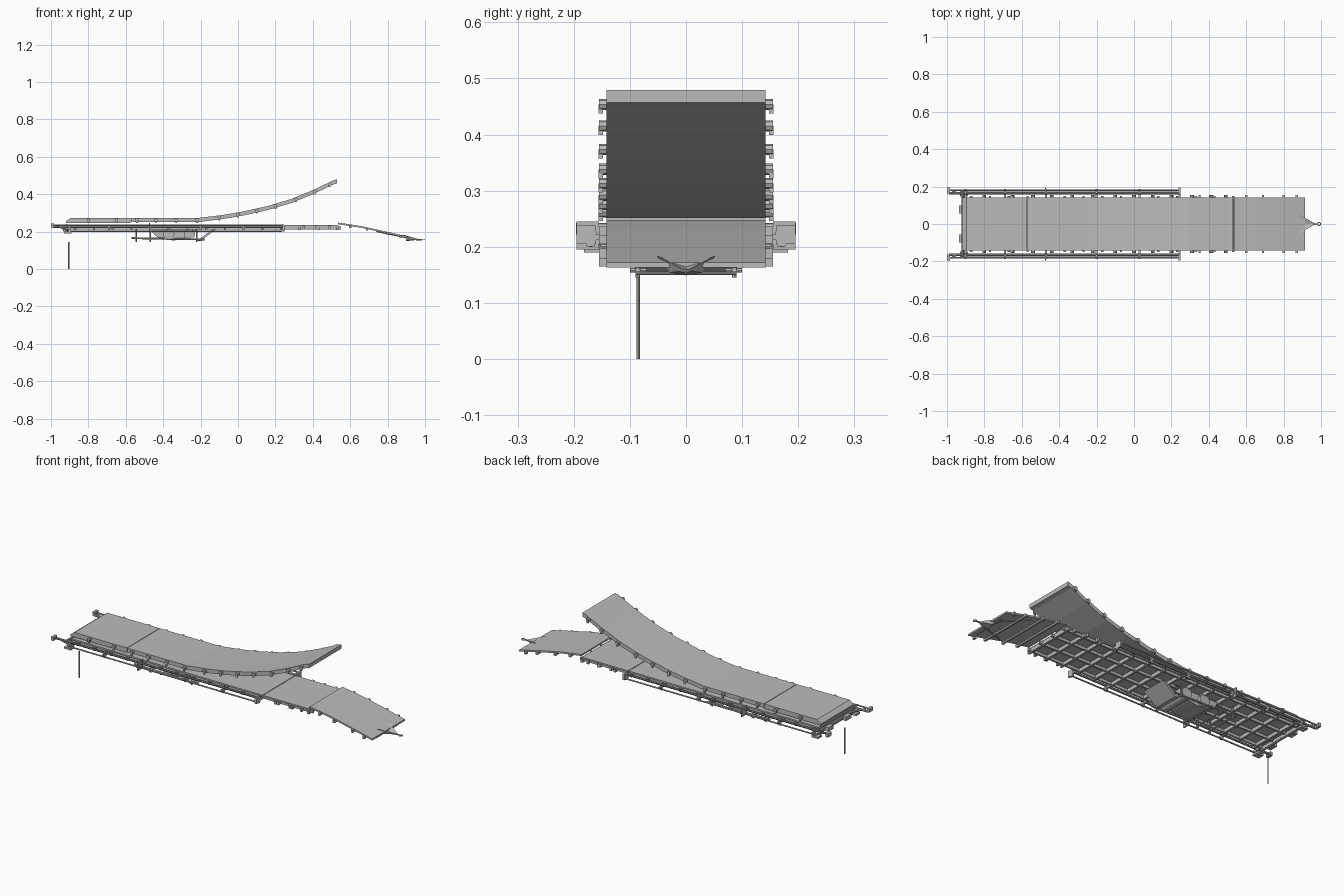
import bpy, bmesh, math
from mathutils import Vector

cube = bpy.data.objects.get("Cube")
if cube:
    bpy.data.objects.remove(cube, do_unlink=True)

steel = bpy.data.materials.new("light_grey_steel")
steel.use_nodes = True
colour = (0.5, 0.5, 0.5, 1)
steel.diffuse_color = colour
steel.node_tree.nodes["Principled BSDF"].inputs["Base Color"].default_value = colour


def finish(name, bm):
    bmesh.ops.recalc_face_normals(bm, faces=bm.faces[:])
    mesh = bpy.data.meshes.new(name)
    bm.to_mesh(mesh)
    bm.free()
    mesh.materials.append(steel)
    obj = bpy.data.objects.new(name, mesh)
    bpy.context.collection.objects.link(obj)
    return obj


def prism(name, profile, y0, y1):
    """Extrude an x-z outline from y0 to y1."""
    bm = bmesh.new()
    face = bm.faces.new([bm.verts.new((x, y0, z)) for x, z in profile])
    new = bmesh.ops.extrude_face_region(bm, geom=[face])["geom"]
    bmesh.ops.translate(bm, vec=(0, y1 - y0, 0),
                        verts=[v for v in new if isinstance(v, bmesh.types.BMVert)])
    return finish(name, bm)


def box(name, x0, x1, y0, y1, z0, z1):
    return prism(name, [(x0, z0), (x1, z0), (x1, z1), (x0, z1)], y0, y1)


def rod(name, p, q, r, sides=8, r2=None):
    p, q = Vector(p), Vector(q)
    bm = bmesh.new()
    bmesh.ops.create_cone(bm, cap_ends=True, segments=sides, radius1=r,
                          radius2=r if r2 is None else r2, depth=(q - p).length)
    bm.transform((q - p).to_track_quat("Z", "Y").to_matrix().to_4x4())
    bmesh.ops.translate(bm, vec=(p + q) / 2, verts=bm.verts)
    return finish(name, bm)


def height(path, x):
    for (x0, z0), (x1, z1) in zip(path, path[1:]):
        if x <= x1:
            return z0 + (z1 - z0) * (x - x0) / (x1 - x0)
    return path[-1][1]


def slab(name, path, thick, half):
    under = [(x, z - thick) for x, z in reversed(path)]
    return prism(name, path + under, -half, half)


HALF = 0.142

# Upper deck: flat tail panel, flat main panel rising into a curved front
upper = [(-0.573, 0.273), (-0.21, 0.273), (-0.08, 0.289), (0.03, 0.308),
         (0.16, 0.337), (0.29, 0.376), (0.41, 0.426), (0.51, 0.474), (0.53, 0.479)]
prism("upper_deck_tail", [(-0.92, 0.247), (-0.576, 0.247), (-0.576, 0.273),
                          (-0.895, 0.273), (-0.92, 0.255)], -HALF, HALF)
slab("upper_deck_curve", upper, 0.022, HALF)

# Lower deck and hinged ramp
box("lower_deck_tail", -0.91, 0.248, -HALF, HALF, 0.226, 0.234)
box("lower_deck_front", 0.252, 0.528, -HALF, HALF, 0.226, 0.234)
ramp = [(0.535, 0.248), (0.57, 0.243), (0.66, 0.229), (0.78, 0.203), (0.915, 0.172)]
slab("ramp", ramp, 0.009, HALF)
rod("ramp_hinge", (0.532, -HALF, 0.229), (0.532, HALF, 0.229), 0.005)

# Under-deck frame
for i, y in enumerate((-0.13, -0.045, 0.045, 0.13)):
    box(f"stringer_{i}", -0.9, 0.55, y - 0.005, y + 0.005, 0.212, 0.227)
for i in range(15):
    x = -0.87 + i * 0.1
    box(f"crossbeam_{i}", x - 0.006, x + 0.006, -0.15, 0.15, 0.208, 0.226)
for i, x in enumerate((0.6, 0.69, 0.8)):
    z = height(ramp, x)
    box(f"ramp_crossbeam_{i}", x - 0.005, x + 0.005, -0.14, 0.14, z - 0.018, z - 0.008)

# Deck edge clips, guide rails and end fittings on both sides
for side, s in (("right", -1), ("left", 1)):
    def side_box(name, x0, x1, y0, y1, z0, z1):
        a, b = sorted((s * y0, s * y1))
        return box(f"{side}_{name}", x0, x1, a, b, z0, z1)

    for i, x in enumerate((-0.8, -0.65, -0.54, -0.44, -0.33, -0.22, -0.1,
                           0.0, 0.1, 0.2, 0.31, 0.41, 0.49)):
        z = height(upper, x) if x > -0.573 else 0.273
        z -= 0.011
        rod(f"{side}_upper_clip_{i}", (x, s * 0.14, z), (x, s * 0.155, z), 0.010)
        side_box(f"clip_hook_{i}", x - 0.005, x + 0.005, 0.148, 0.156, z - 0.016, z)
    for i, x in enumerate((0.35, 0.42, 0.49)):
        side_box(f"lower_clip_{i}", x - 0.006, x + 0.006, 0.14, 0.155, 0.212, 0.232)
    for i, x in enumerate((0.6, 0.69, 0.8, 0.87)):
        z = height(ramp, x)
        side_box(f"ramp_clip_{i}", x - 0.006, x + 0.006, 0.138, 0.155, z - 0.018, z - 0.002)

    rod(f"{side}_outer_rail", (-0.995, s * 0.181, 0.234), (0.248, s * 0.181, 0.234), 0.004)
    rod(f"{side}_inner_rail", (-0.99, s * 0.165, 0.225), (0.248, s * 0.165, 0.225), 0.006)
    rod(f"{side}_lower_rail", (-0.9, s * 0.17, 0.203), (0.235, s * 0.17, 0.203), 0.004)
    for i, x in enumerate((-0.9, -0.69, -0.47, -0.2, 0.03, 0.243)):
        side_box(f"rail_arm_{i}", x - 0.005, x + 0.005, 0.13, 0.188, 0.212, 0.222)
        side_box(f"rail_post_{i}", x - 0.005, x + 0.005, 0.163, 0.177, 0.2, 0.238)
    side_box("front_rail_bracket", 0.238, 0.248, 0.16, 0.195, 0.205, 0.238)
    side_box("middle_rail_bracket", -0.477, -0.47, 0.155, 0.195, 0.195, 0.245)
    side_box("end_plate", -1.0, -0.985, 0.163, 0.196, 0.222, 0.242)
    side_box("end_bracket", -0.93, -0.89, 0.148, 0.182, 0.19, 0.2)
    rod(f"{side}_end_strut", (-0.97, s * 0.172, 0.232), (-0.89, s * 0.155, 0.197), 0.005)
    side_box("tail_lamp", -0.935, -0.915, 0.055, 0.1, 0.2, 0.222)

# Tail cross members
rod("tail_bar", (-0.915, -0.18, 0.236), (-0.915, 0.18, 0.236), 0.006)
rod("tail_lower_bar", (-0.905, -0.17, 0.2), (-0.905, 0.17, 0.2), 0.005)
box("tail_panel", -0.915, -0.908, -HALF, HALF, 0.21, 0.228)

# Support leg
rod("support_leg", (-0.905, -0.085, 0), (-0.905, -0.085, 0.145), 0.003)

# Hanging machinery: curved pan between scalloped end plates
pan = [(-0.345 + 0.115 * math.cos(a), 0.208 + 0.055 * math.sin(a))
       for a in [math.pi + i * math.pi / 12 for i in range(13)]]
inner = [(-0.345 + (x + 0.345) * 0.92, 0.208 + (z - 0.208) * 0.9) for x, z in reversed(pan)]
prism("machinery_pan", pan + inner, -0.06, 0.06)
for i, y in enumerate((-0.066, 0.06)):
    prism(f"pan_end_plate_{i}", [(-0.47, 0.215)] + pan + [(-0.2, 0.215)], y, y + 0.006)
prism("sloped_guard", [(-0.22, 0.15), (-0.2, 0.15), (-0.12, 0.21), (-0.14, 0.21)], -0.07, 0.07)
for i, x in enumerate((-0.37, -0.26)):
    rod(f"drum_{i}", (x, -0.085, 0.185), (x, 0.085, 0.185), 0.03, 16)
for i, x in enumerate((-0.545, -0.47, -0.4, -0.22)):
    rod(f"axle_{i}", (x, -0.1, 0.158), (x, 0.1, 0.158), 0.004)
for i, y in enumerate((-0.086, 0.086)):
    rod(f"control_bar_{i}", (-0.57, y, 0.165), (-0.18, y, 0.158), 0.005)
    for j, x in enumerate((-0.545, -0.47, -0.22)):
        rod(f"hanger_{i}_{j}", (x, y, 0.145), (x, y, 0.215), 0.004)

# Towing nose: folded wings on top, shell below, and a ring
bm = bmesh.new()
tip, ridge, keel = [bm.verts.new(p) for p in
                    ((0.972, 0, 0.157), (0.9, 0, 0.166), (0.9, 0, 0.149))]
for s in (-1, 1):
    wing = bm.verts.new((0.88, s * 0.052, 0.184))
    corner = bm.verts.new((0.905, s * 0.03, 0.154))
    for tri in ((tip, ridge, wing), (tip, wing, corner), (tip, corner, keel),
                (ridge, keel, corner), (ridge, corner, wing)):
        bm.faces.new(tri)
finish("nose_wings", bm)
rod("nose_pin", (0.96, 0, 0.157), (0.984, 0, 0.156), 0.004)
bpy.ops.mesh.primitive_torus_add(location=(0.99, 0, 0.156), major_radius=0.008,
                                 minor_radius=0.0025, major_segments=16, minor_segments=6)
ring = bpy.context.object
ring.name = "tow_ring"
ring.data.materials.append(steel)
rod("nose_crossbar", (0.9, -0.09, 0.153), (0.9, 0.09, 0.153), 0.003)
for s in (-1, 1):
    rod(f"nose_brace_{'left' if s > 0 else 'right'}", (0.96, 0, 0.155),
        (0.74, s * 0.12, 0.2), 0.003)
